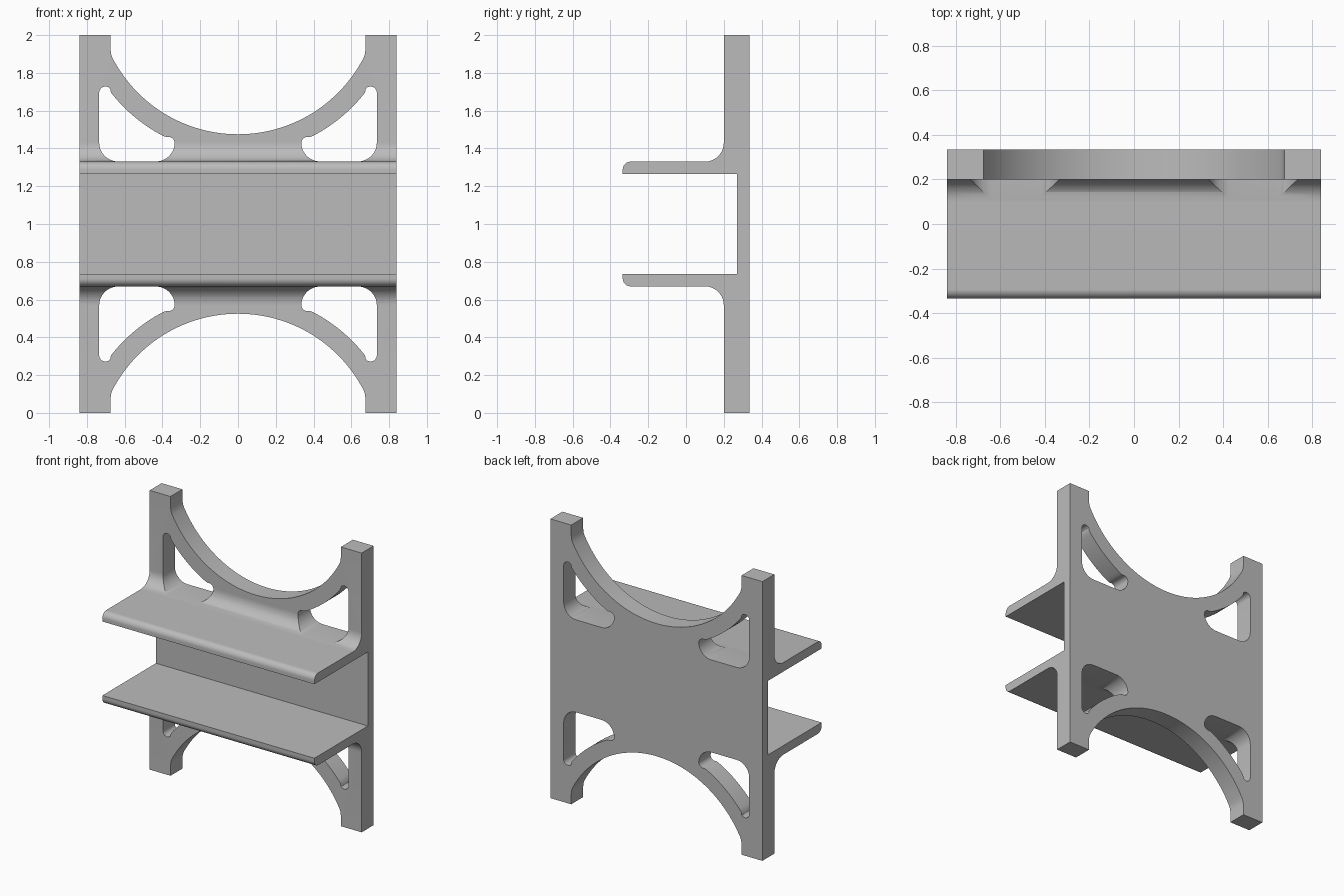
import bpy
import bmesh
from math import sin, cos, radians, degrees, asin
from mathutils import Vector

default = bpy.data.objects.get("Cube")
if default:
    bpy.data.objects.remove(default, do_unlink=True)

grey = bpy.data.materials.new("plain grey")
grey.use_nodes = True
grey.diffuse_color = (0.5, 0.5, 0.5, 1)
grey.node_tree.nodes["Principled BSDF"].inputs["Base Color"].default_value = (0.5, 0.5, 0.5, 1)

HALF_W = 0.84
MID = 1.0           # mirror height


def arc(cx, cz, r, start, end, steps=10):
    """Points on a circle, angles in degrees."""
    angles = [radians(start + (end - start) * i / steps) for i in range(steps + 1)]
    return [(cx + r * cos(a), cz + r * sin(a)) for a in angles]


def add_prism(bm, points, direction):
    """Extrude a closed outline along a direction."""
    face = bm.faces.new([bm.verts.new(p) for p in points])
    out = bmesh.ops.extrude_face_region(bm, geom=[face])
    moved = [g for g in out["geom"] if isinstance(g, bmesh.types.BMVert)]
    bmesh.ops.translate(bm, verts=moved, vec=Vector(direction))


def make_object(name, bm):
    bmesh.ops.recalc_face_normals(bm, faces=bm.faces)
    mesh = bpy.data.meshes.new(name)
    bm.to_mesh(mesh)
    bm.free()
    mesh.materials.append(grey)
    obj = bpy.data.objects.new(name, mesh)
    bpy.context.collection.objects.link(obj)
    return obj


# Side profile (y, z), upper half: plate, filleted shelf with rounded lip, channel
upper = [(0.335, 2.0), (0.2, 2.0)]
upper += arc(0.1, 1.43, 0.1, 0, -90, 14)
upper += arc(-0.293, 1.288, 0.042, 90, 180, 10)
upper += [(-0.335, 1.265), (0.27, 1.265)]
lower = [(y, 2 * MID - z) for y, z in reversed(upper)]
bm = bmesh.new()
add_prism(bm, [(-HALF_W, y, z) for y, z in upper + lower], (2 * HALF_W, 0, 0))
bracket = make_object("shelf_bracket", bm)

# Large curved end cutout, with softened shoulders
RIM_Z, RIM_R, WEB_R = 2.2235, 0.7485, 0.855
end_angle = degrees(asin(0.65 / RIM_R))
shoulder = [(0.662, 1.873), (0.671, 1.896), (0.675, 1.925), (0.675, 2.1)]
end_cut = [(-x, z) for x, z in reversed(shoulder)]
end_cut += arc(0, RIM_Z, RIM_R, -90 - end_angle, -90 + end_angle, 48)
end_cut += shoulder

# Rounded corner window beside each post
window = arc(0.635, 1.431, 0.1, -90, 0)
window += arc(0.702, 1.695, 0.033, 0, 140)
window += arc(0, RIM_Z, WEB_R, -90 + degrees(asin(0.672 / WEB_R)),
              -90 + degrees(asin(0.395 / WEB_R)), 14)
window += arc(0.37, 1.427, 0.035, 75, 180, 8)
window += arc(0.435, 1.431, 0.1, 190, 270)

# Repeat the cutouts left, right, top and bottom
bm = bmesh.new()
for flip_z in (1, -1):
    outlines = [end_cut, window, [(-x, z) for x, z in window]]
    for outline in outlines:
        add_prism(bm, [(x, -0.6, MID + flip_z * (z - MID)) for x, z in outline], (0, 1.2, 0))
cutter = make_object("cutout_helper", bm)
cutter.hide_render = True

# Cut, then smooth the curved surfaces
cut = bracket.modifiers.new("cutouts", "BOOLEAN")
cut.operation = "DIFFERENCE"
cut.solver = "EXACT"
cut.object = cutter
bpy.ops.object.select_all(action="DESELECT")
bracket.select_set(True)
bpy.context.view_layer.objects.active = bracket
bpy.ops.object.modifier_apply(modifier=cut.name)
bpy.data.objects.remove(cutter, do_unlink=True)
bpy.ops.object.shade_smooth_by_angle(angle=radians(30))
